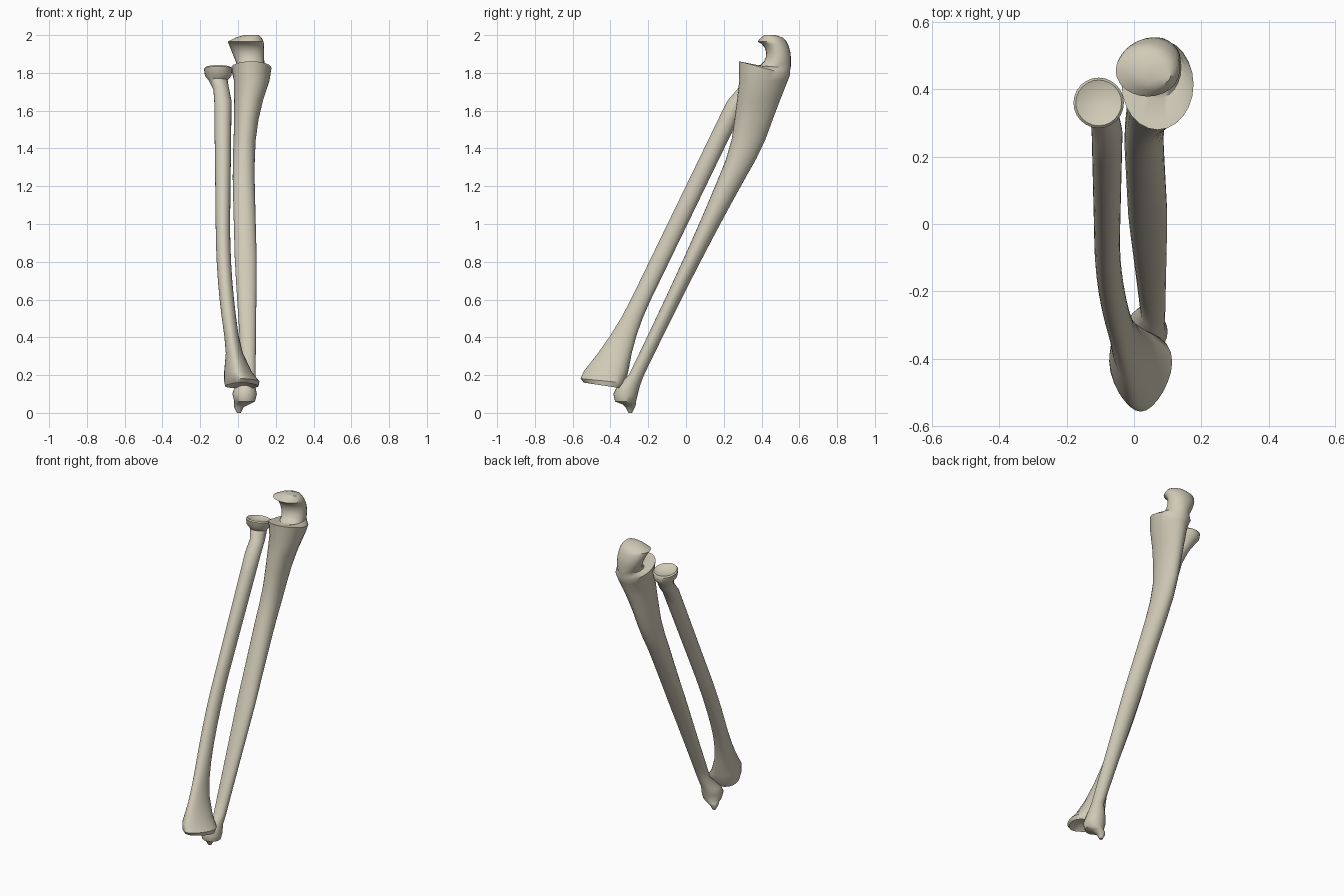
import bpy
import bmesh
from math import sin, cos, tau, radians

SIDES = 24
SLOPE = .485  # how far both bones lean back per unit of height

cube = bpy.data.objects.get("Cube")
if cube:
    bpy.data.objects.remove(cube, do_unlink=True)

bone = bpy.data.materials.new("bone ivory")
bone.use_nodes = True
bone.diffuse_color = (.63, .59, .47, 1)
shader = bone.node_tree.nodes["Principled BSDF"]
shader.inputs["Base Color"].default_value = bone.diffuse_color


def oval(height, centre, radii, tilt=0, egg=0):
    """Oval slice; tilt raises it toward the back, egg widens its back."""
    points = []
    for step in range(SIDES):
        side, back = cos(tau * step / SIDES), sin(tau * step / SIDES)
        points.append((centre[0] + radii[0] * side * (1 + egg * back),
                       centre[1] + radii[1] * back,
                       height + tilt * radii[1] * back))
    return points


def spread(first, last, count):
    """Evenly spaced values including both ends."""
    return [first + (last - first) * step / (count - 1) for step in range(count)]


def loft(name, slices):
    """Skin a bone through its slices, listed from bottom to top."""
    bm = bmesh.new()
    rows = [[bm.verts.new(point) for point in points] for points in slices]
    for low, high in zip(rows, rows[1:]):
        for here in range(SIDES):
            after = (here + 1) % SIDES
            bm.faces.new((low[here], low[after], high[after], high[here]))
    bm.faces.new(rows[0])
    bm.faces.new(rows[-1])
    bmesh.ops.recalc_face_normals(bm, faces=bm.faces)
    mesh = bpy.data.meshes.new(name)
    bm.to_mesh(mesh)
    bm.free()
    mesh.materials.append(bone)
    obj = bpy.data.objects.new(name, mesh)
    bpy.context.collection.objects.link(obj)
    bpy.ops.object.select_all(action="DESELECT")
    obj.select_set(True)
    bpy.context.view_layer.objects.active = obj
    bpy.ops.object.shade_smooth_by_angle(angle=radians(45))


def radius_shaft(height):
    """Slender shaft that curves inward and flares toward the wrist."""
    bow = max(0, 1 - height) ** 2
    flare = max(0, .6 - height) ** 2
    wrist = max(0, .4 - height) ** 2
    centre = (.13 * bow - .08, SLOPE * height - .53)
    radii = (.038 + wrist + .012 * max(0, height - 1), .053 + .45 * flare)
    return oval(height, centre, radii, egg=min(.25, 2 * flare))


def ulna_shaft(height):
    """Shaft that thickens steadily toward the elbow, with a narrower back."""
    elbow = max(0, height - 1.4)
    sway = max(0, height - 1.2) ** 2
    centre = (.062 - .026 * height + .18 * sway,
              SLOPE * height - .36 - .23 * elbow)
    width = .036 + .022 * min(1, max(0, height - .2) / .6) + .28 * elbow ** 2
    return oval(height, centre, (width, .04 + .095 * (height / 1.8) ** 3), egg=-.12)


def elbow_hook(angle):
    """Slice of the hook whose front wall follows a round notch."""
    height = 1.9 + .07 * sin(angle)
    front = .355 + .07 * cos(angle)
    back = .555 - 3 * max(0, height - 1.88) ** 2
    centre = (.055 - .015 * sin(angle), (front + back) / 2)
    return oval(height, centre, (.083 + .013 * sin(angle), (back - front) / 2))


# Outer bone: hollow wrist end, shaft, and a dished round head
wrist_centre = (.02, -.44)
wrist = [
    oval(.18, wrist_centre, (.04, .05), -.1, .2),
    oval(.145, wrist_centre, (.085, .1), -.15, .3),
    oval(.17, wrist_centre, (.09, .118), -.1, .3),
]
head_centre = (-.105, .36)
head_profile = ((1.76, .05), (1.785, .07), (1.82, .075), (1.828, .068), (1.812, .035))
head = [oval(height, head_centre, (size, size), -.2) for height, size in head_profile]
neck = oval(1.71, (-.088, .325), (.042, .048), -.2)
loft("radius_bone",
     wrist + [radius_shaft(z) for z in spread(.22, 1.65, 16)] + [neck] + head)

# Inner bone: pointed wrist tip and knob
knob_centre = (.035, -.32)
tip = [
    oval(0, (.005, -.295), (.01, .01)),
    oval(.03, (.005, -.295), (.025, .025)),
    oval(.045, (.02, -.3), (.04, .035)),
    oval(.06, knob_centre, (.055, .055)),
    oval(.1, knob_centre, (.065, .065)),
    oval(.14, (.037, -.305), (.055, .06)),
]

# Inner bone: jutting front lip, notch and hook of the elbow
lip_centre = (.07, .415)
lip = [
    oval(1.825, lip_centre, (.107, .135), -.27),
    oval(1.832, (.07, .425), (.093, .125), -.2),
]
crown = [
    oval(1.985, (.055, .455), (.07, .06)),
    oval(2, (.07, .445), (.04, .03)),
]
hook = [elbow_hook(radians(turn)) for turn in spread(-75, 70, 8)]
loft("ulna_bone",
     tip + [ulna_shaft(z) for z in spread(.2, 1.76, 16)] + lip + hook + crown)
